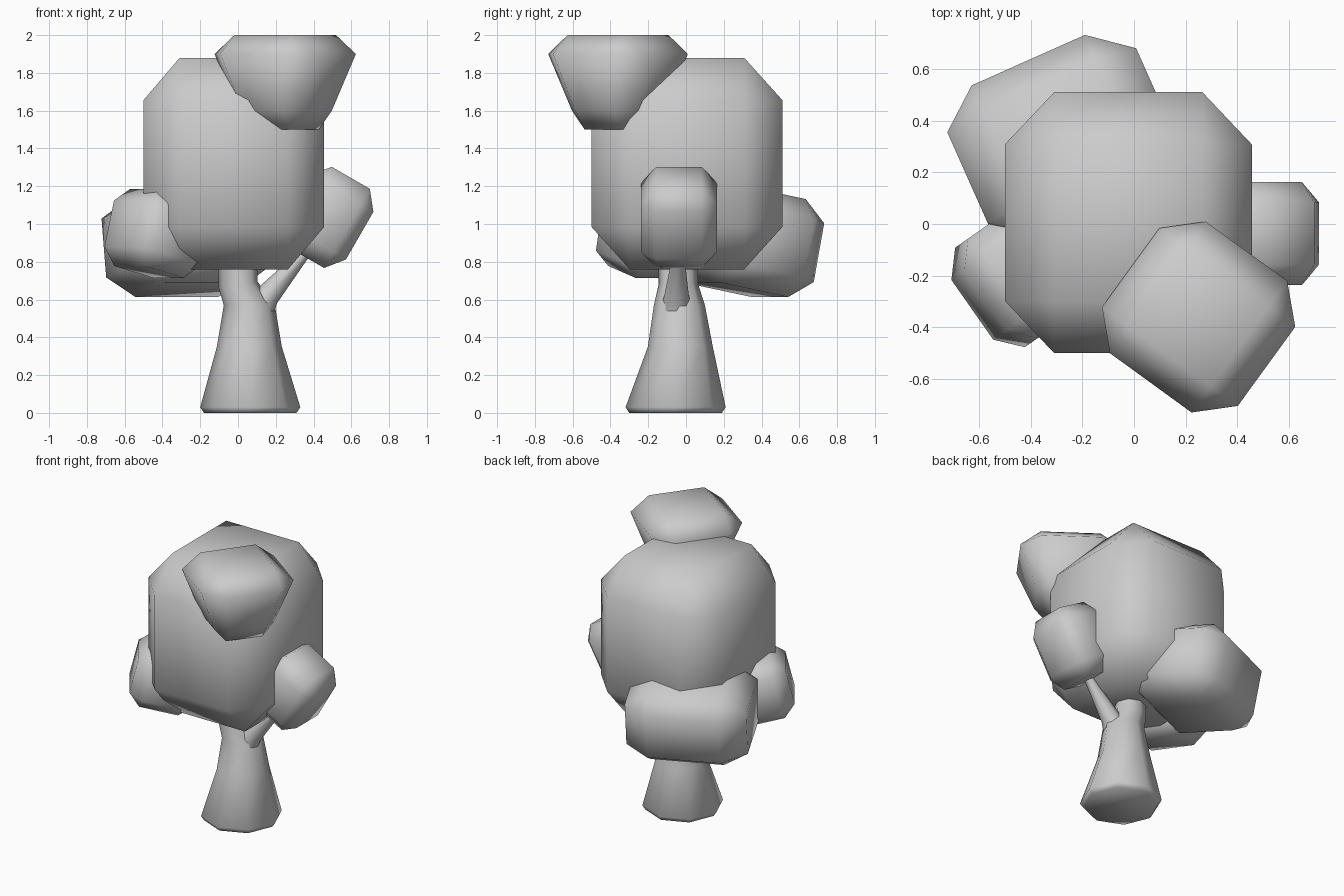
import bpy, bmesh, math
from mathutils import Vector, Matrix

if "Cube" in bpy.data.objects:
    bpy.data.objects.remove(bpy.data.objects["Cube"])


def finish(name, bm):
    bmesh.ops.recalc_face_normals(bm, faces=bm.faces)
    me = bpy.data.meshes.new(name)
    bm.to_mesh(me)
    bm.free()
    ob = bpy.data.objects.new(name, me)
    bpy.context.collection.objects.link(ob)
    bpy.ops.object.select_all(action='DESELECT')
    ob.select_set(True)
    bpy.context.view_layer.objects.active = ob
    bpy.ops.object.shade_smooth_by_angle(angle=math.radians(65))
    return ob


def clump(name, center, half, rot=(0, 0, 0), taper=1.0):
    """Chamfered block: bevelled cube, scaled, optionally narrower below."""
    bm = bmesh.new()
    bmesh.ops.create_cube(bm, size=2)
    bmesh.ops.bevel(bm, geom=bm.edges[:], offset=0.4, segments=1,
                    affect='EDGES', profile=0.5)
    for v in bm.verts:
        if v.co.z < 0:
            v.co.x *= taper
            v.co.y *= taper
        v.co = Vector(a * b for a, b in zip(v.co, half))
    yaw = Matrix.Rotation(math.radians(rot[2]), 4, 'Z')
    tilt = Matrix.Rotation(math.radians(rot[1]), 4, 'Y') @ Matrix.Rotation(math.radians(rot[0]), 4, 'X')
    bm.transform(Matrix.Translation(center) @ yaw @ tilt)
    return finish(name, bm)


def limb(name, rings, sides=8):
    """Loft of round rings: (x, y, z, radius, lean about y in degrees)."""
    bm = bmesh.new()
    loops = []
    for x, y, z, r, lean in rings:
        m = Matrix.Translation((x, y, z)) @ Matrix.Rotation(math.radians(lean), 4, 'Y')
        loops.append([bm.verts.new(m @ Vector((r * math.cos(2 * math.pi * i / sides),
                                               r * math.sin(2 * math.pi * i / sides), 0)))
                      for i in range(sides)])
    for a, b in zip(loops, loops[1:]):
        for i in range(sides):
            j = (i + 1) % sides
            bm.faces.new((a[i], a[j], b[j], b[i]))
    bm.faces.new(loops[0][::-1])
    bm.faces.new(loops[-1])
    return finish(name, bm)


# Foliage
clump("main_crown", (-0.022, 0.005, 1.32), (0.478, 0.505, 0.56))
clump("top_foliage", (0.25, -0.36, 1.75), (0.325, 0.315, 0.25), (0, 0, -36), taper=0.66)
clump("right_foliage", (0.476, -0.037, 1.035), (0.194, 0.2, 0.242), (0, 30, 0))
clump("rear_foliage", (-0.267, 0.315, 0.91), (0.4, 0.325, 0.264), (-11, 0, 24))
# local -x faces outward and is tilted up
clump("left_foliage", (-0.43, -0.195, 0.95), (0.215, 0.235, 0.21), (0, 14, 35))

# Trunk and side branch
limb("trunk", [(0.065, -0.055, 0, 0.245, 0), (0.065, -0.055, 0.03, 0.265, 0),
               (0.06, -0.03, 0.35, 0.172, 0), (0.06, -0.035, 0.57, 0.135, 0),
               (0.0, -0.04, 0.68, 0.105, -8), (-0.005, -0.045, 0.95, 0.1, 0)])
limb("branch", [(0.1, -0.05, 0.54, 0.09, 20), (0.155, -0.05, 0.62, 0.065, 38),
                (0.34, -0.04, 0.83, 0.032, 38), (0.42, -0.04, 0.93, 0.03, 38)])
